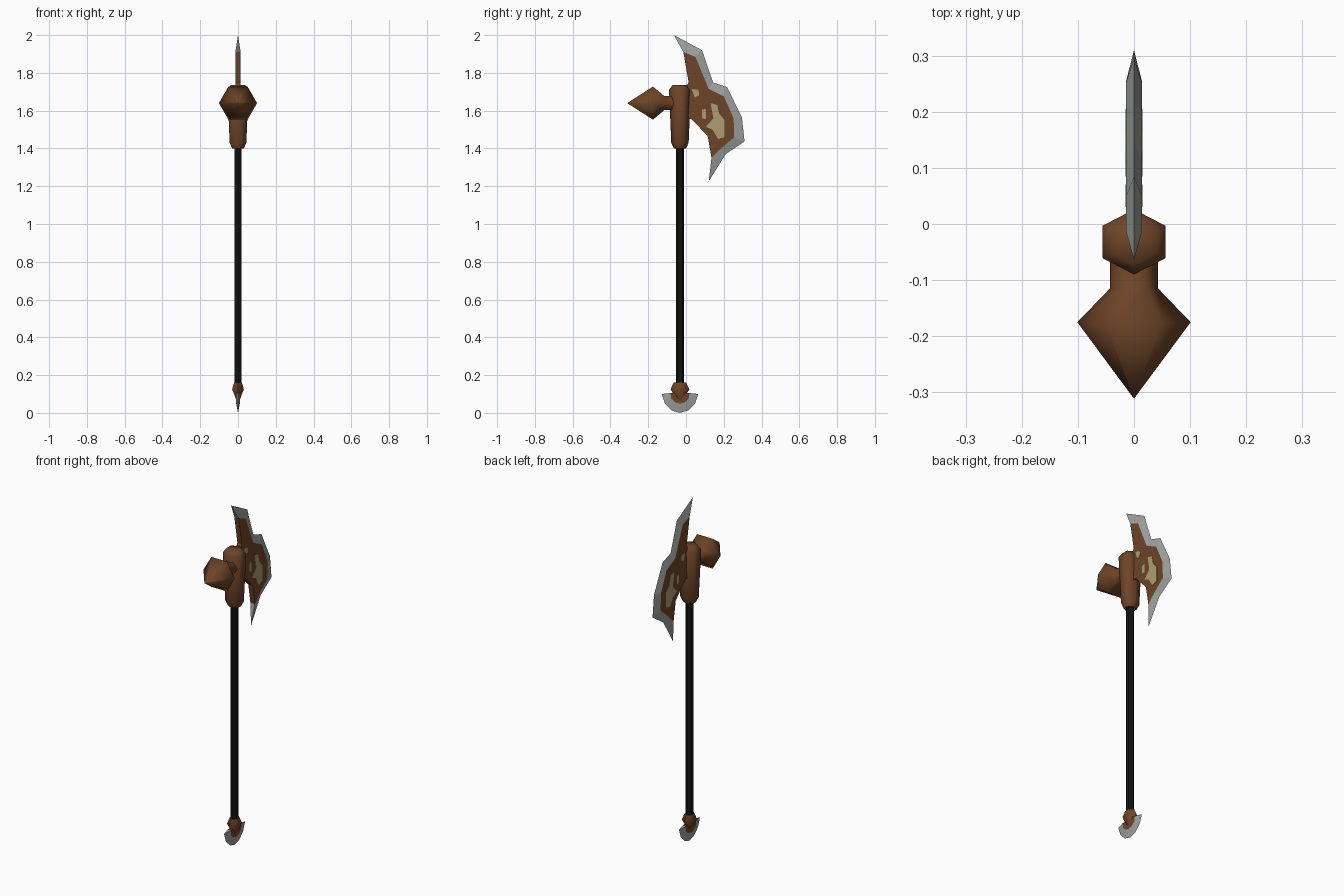
import bpy
import bmesh
from math import sin, cos, pi
from mathutils import Vector

if "Cube" in bpy.data.objects:
    bpy.data.objects.remove(bpy.data.objects["Cube"], do_unlink=True)


def material(name, rgb):
    m = bpy.data.materials.new(name)
    m.use_nodes = True
    m.diffuse_color = (*rgb, 1)
    bsdf = m.node_tree.nodes["Principled BSDF"]
    bsdf.inputs["Base Color"].default_value = (*rgb, 1)
    bsdf.inputs["Roughness"].default_value = 0.8
    return m


BROWN = material("brown bronze", (0.155, 0.058, 0.021))
STEEL = material("pale steel", (0.34, 0.36, 0.34))
BLACK = material("black wood", (0.006, 0.007, 0.006))
GOLD = material("faded gold", (0.42, 0.34, 0.17))
AXIS = -0.032  # y of the shaft centre line


def finish(name, bm, mats, smooth=None):
    bmesh.ops.recalc_face_normals(bm, faces=bm.faces)
    mesh = bpy.data.meshes.new(name)
    bm.to_mesh(mesh)
    bm.free()
    for m in mats:
        mesh.materials.append(m)
    ob = bpy.data.objects.new(name, mesh)
    bpy.context.collection.objects.link(ob)
    if smooth:
        bpy.ops.object.select_all(action='DESELECT')
        ob.select_set(True)
        bpy.context.view_layer.objects.active = ob
        bpy.ops.object.shade_smooth_by_angle(angle=smooth)
    return ob


def hex_loft(name, rings, place, mat, smooth):
    """Six-sided body through (position, radius) rings."""
    bm = bmesh.new()
    loops = [[bm.verts.new(place(r * cos(k * pi / 3), r * sin(k * pi / 3), p))
              for k in range(6)] for p, r in rings]
    for a, b in zip(loops, loops[1:]):
        for k in range(6):
            j = (k + 1) % 6
            bm.faces.new((a[k], a[j], b[j], b[k]))
    bm.faces.new(loops[0])
    bm.faces.new(loops[-1])
    return finish(name, bm, [mat], smooth)


def upright(width):
    return lambda a, b, p: Vector((b * width, AXIS + a, p))


def sharp_blade(name, edge, ridge, back, half, mats):
    """Flat body between ridge and back, bevelled out to a thin edge."""
    bm = bmesh.new()
    tip = [bm.verts.new((0, y, z)) for y, z in edge]
    n = len(ridge)
    sides = []
    for x in (half, -half):
        body = [bm.verts.new((x, y, z)) for y, z in ridge + back]
        sides.append(body)
        bm.faces.new(body)
        for k in range(n - 1):
            f = bm.faces.new((body[k], body[k + 1], tip[k + 1], tip[k]))
            f.material_index = 1
    left, right = sides
    for k in range(n - 1, len(left)):
        j = (k + 1) % len(left)
        bm.faces.new((left[k], left[j], right[j], right[k]))
    for k, t in ((0, tip[0]), (n - 1, tip[-1])):
        bm.faces.new((left[k], right[k], t)).material_index = 1
    return finish(name, bm, mats)


def marks(name, outline, near, far):
    """Matching thin plates on both cheeks of the blade."""
    bm = bmesh.new()
    for s in (1, -1):
        a, b = ([bm.verts.new((s * x, y, z)) for y, z in outline]
                for x in (near, far))
        bm.faces.new(a)
        bm.faces.new(b)
        for k in range(len(a)):
            j = (k + 1) % len(a)
            bm.faces.new((a[k], a[j], b[j], b[k]))
    return finish(name, bm, [GOLD])


# Shaft, socket and back spike
hex_loft("shaft", [(0.13, 0.022), (1.45, 0.022)], upright(0.95), BLACK, 0.5)
hex_loft("head_socket",
         [(1.4, 0.032), (1.43, 0.046), (1.71, 0.058), (1.735, 0.04)],
         upright(1.11), BROWN, 1.1)
hex_loft("back_spike",
         [(-0.05, 0.043), (-0.115, 0.043), (-0.175, 0.101), (-0.31, 0.001)],
         lambda a, b, p: Vector((a, p, 1.64 + b)), BROWN, 1.5)

# Main blade
sharp_blade(
    "axe_blade",
    [(-.064, 2), (.085, 1.92), (.143, 1.75), (.217, 1.725),
     (.296, 1.565), (.31, 1.437), (.21, 1.37), (.12, 1.225)],
    [(-.014, 1.91), (.05, 1.885), (.12, 1.715), (.2, 1.675),
     (.252, 1.56), (.255, 1.46), (.185, 1.4), (.135, 1.35)],
    [(.115, 1.465), (.03, 1.555), (0, 1.56), (0, 1.72), (.014, 1.75)],
    0.014, [BROWN, STEEL])

# Worn gold marks on the cheeks
marks("large_mark",
      [(.13, 1.64), (.165, 1.63), (.175, 1.585), (.205, 1.55), (.205, 1.46),
       (.17, 1.45), (.14, 1.5), (.105, 1.515), (.145, 1.56)], 0.012, 0.0155)
marks("upper_mark",
      [(.03, 1.715), (.065, 1.71), (.07, 1.68), (.045, 1.67)], 0.012, 0.0155)
marks("small_mark",
      [(.085, 1.605), (.105, 1.61), (.105, 1.555), (.085, 1.56)],
      0.012, 0.0155)

# Pommel knob with its crescent blade
hex_loft("pommel_knob", [(0.16, 0.033), (0.125, 0.05), (0.055, 0.006)],
         upright(0.72), BROWN, 1.1)


def mirrored(half):
    """Half profile, outside to middle, reflected about the shaft."""
    pts = half + [(-a, z) for a, z in reversed(half[:-1])]
    return [(AXIS + a, z) for a, z in pts]


sharp_blade("pommel_blade",
            mirrored([(-.097, .1), (-.08, .05), (-.042, .012), (0, 0)]),
            mirrored([(-.05, .105), (-.046, .075), (-.025, .055), (0, .05)]),
            [(AXIS, .11)], 0.01, [BROWN, STEEL])
